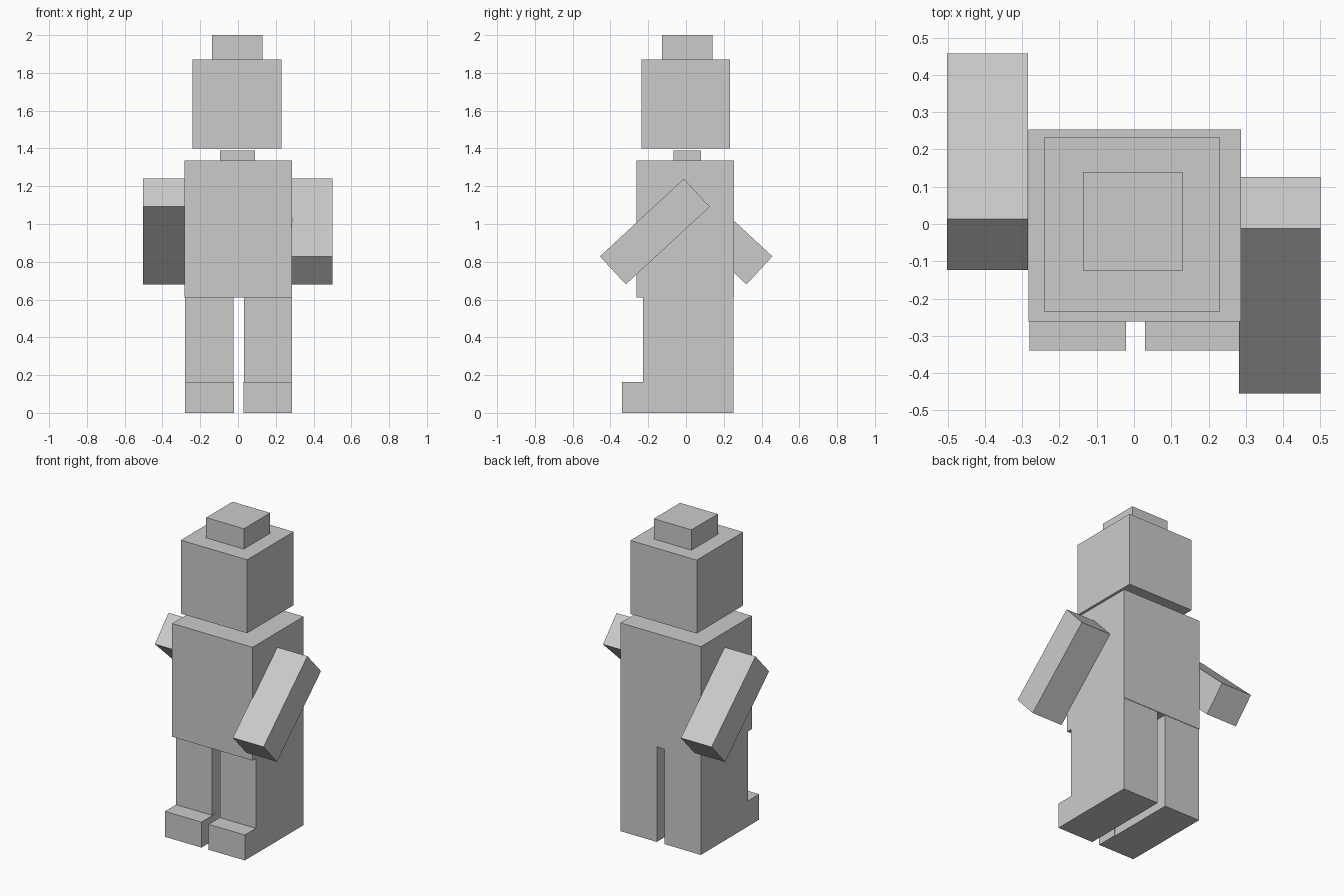
import bpy
import math

default = bpy.data.objects.get("Cube")
if default:
    bpy.data.objects.remove(default, do_unlink=True)

grey = bpy.data.materials.new("plain_grey")
grey.use_nodes = True
grey.diffuse_color = (0.6, 0.6, 0.6, 1)
grey.node_tree.nodes["Principled BSDF"].inputs["Base Color"].default_value = (0.6, 0.6, 0.6, 1)


def block(name, center, size, tilt=0.0):
    """Box of the given size, tilted about the x axis."""
    bpy.ops.mesh.primitive_cube_add(size=1, location=center)
    obj = bpy.context.object
    obj.name = name
    obj.data.name = name
    for v in obj.data.vertices:
        v.co = [c * s for c, s in zip(v.co, size)]
    obj.rotation_euler.x = tilt
    obj.data.materials.append(grey)
    return obj


def span(name, x, y, z):
    """Box given by its low and high limit on each axis."""
    limits = (x, y, z)
    return block(name, [(a + b) / 2 for a, b in limits], [b - a for a, b in limits])


# Head, top stud and neck
span("head", (-0.24, 0.23), (-0.236, 0.234), (1.40, 1.87))
span("head_stud", (-0.137, 0.13), (-0.126, 0.14), (1.87, 2.0))
span("neck", (-0.095, 0.09), (-0.065, 0.08), (1.335, 1.39))

# Torso
span("torso", (-0.283, 0.287), (-0.262, 0.254), (0.61, 1.335))

# Legs and feet
for side, leg_x, foot_x in (
    ("right", (-0.281, -0.025), (-0.28, -0.021)),
    ("left", (0.031, 0.287), (0.03, 0.286)),
):
    span(side + "_leg", leg_x, (-0.228, 0.251), (0, 0.61))
    span(side + "_foot", foot_x, (-0.34, -0.2), (0, 0.163))

# Arms: the left one swings forward, the right one backward
swing = math.radians(42.8)
block("left_arm", (0.391, -0.165, 0.96), (0.218, 0.605, 0.202), swing)
block("right_arm", (-0.393, 0.167, 0.96), (0.218, 0.605, 0.202), -swing)
